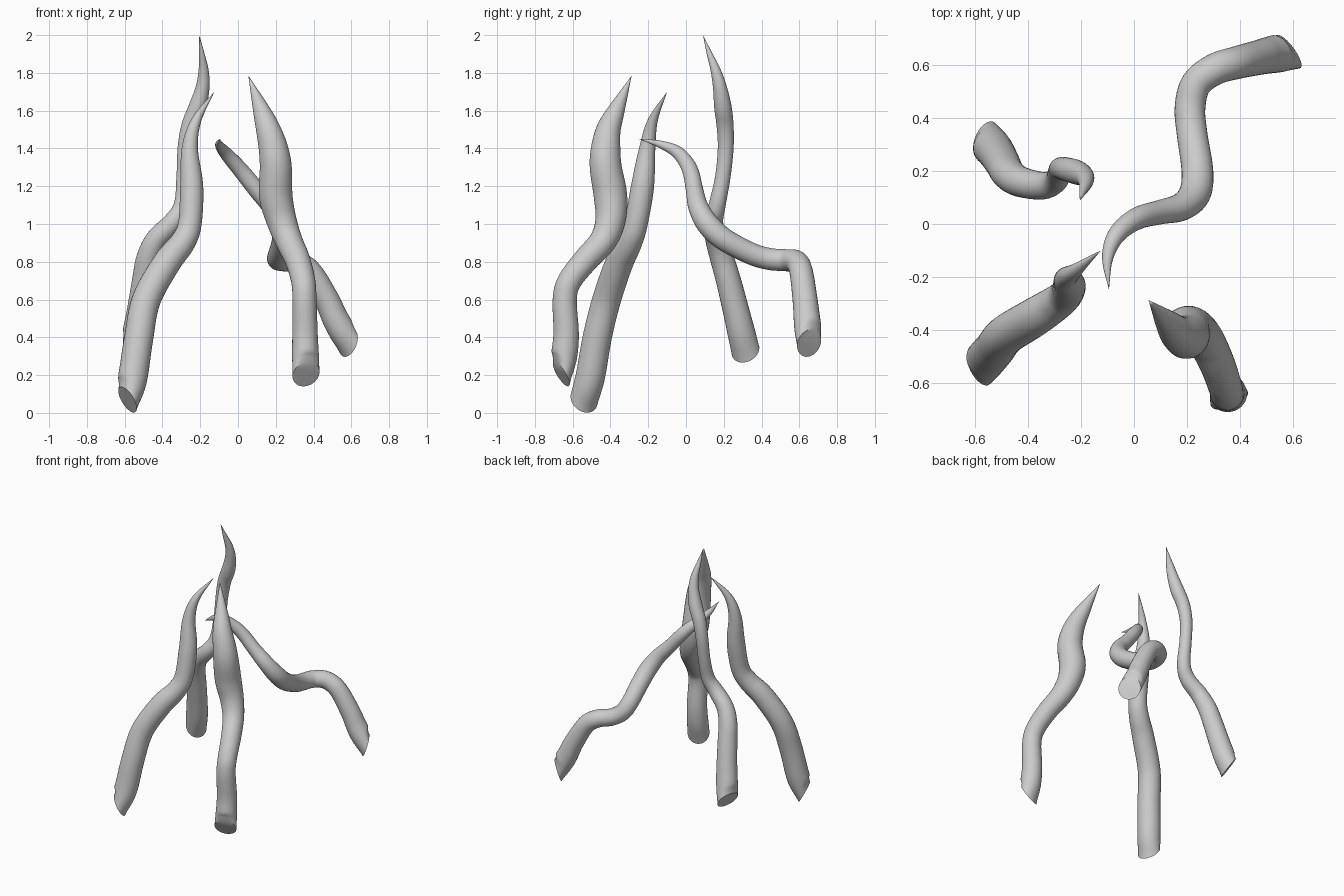
import bpy
import bmesh
import math
from mathutils import Vector

SIDES = 28      # sides of each cross-section
STEPS = 6       # rings between two path points
BLEND = 0.15    # length over which the tilted cut end turns into the path

grey = bpy.data.materials.new("plain_grey")
grey.diffuse_color = (0.6, 0.6, 0.6, 1)


def catmull(p0, p1, p2, p3, t):
    return 0.5 * (2 * p1 + (p2 - p0) * t + (2 * p0 - 5 * p1 + 4 * p2 - p3) * t * t
                  + (3 * p1 - p0 - 3 * p2 + p3) * t ** 3)


def smooth_path(points):
    """Interpolate x, y, z and radius together."""
    pts = [Vector(p) for p in points]
    pts = [2 * pts[0] - pts[1]] + pts + [2 * pts[-1] - pts[-2]]
    out = []
    for i in range(1, len(pts) - 2):
        for s in range(STEPS):
            out.append(catmull(*pts[i - 1:i + 3], s / STEPS))
    out.append(pts[-2])
    return out


def tentacle(name, cut_normal, points):
    """Tapered tube from a flat cut end to a sharp tip."""
    path = smooth_path(points)
    pos = [p.to_3d() for p in path]
    start = -Vector(cut_normal).normalized()
    bm = bmesh.new()
    rings, travelled = [], 0.0
    side = None
    for i in range(len(path) - 1):
        tangent = (pos[i + 1] - pos[max(i - 1, 0)]).normalized()
        if i:
            travelled += (pos[i] - pos[i - 1]).length
        k = min(travelled / BLEND, 1)
        axis = start.lerp(tangent, k * k * (3 - 2 * k)).normalized()
        # carry the frame along so the tube does not twist
        side = axis.orthogonal() if side is None else side - axis * side.dot(axis)
        side.normalize()
        up = axis.cross(side)
        r = max(path[i][3], 0.002)
        rings.append([bm.verts.new(pos[i] + r * (math.cos(a) * side + math.sin(a) * up))
                      for a in (2 * math.pi * j / SIDES for j in range(SIDES))])
    for a, b in zip(rings, rings[1:]):
        for j in range(SIDES):
            n = (j + 1) % SIDES
            bm.faces.new((a[j], a[n], b[n], b[j]))
    # flat cut end and pointed tip
    bm.faces.new(rings[0][::-1])
    tip = bm.verts.new(pos[-1])
    for j in range(SIDES):
        bm.faces.new((rings[-1][j], rings[-1][(j + 1) % SIDES], tip))
    bmesh.ops.recalc_face_normals(bm, faces=bm.faces)
    mesh = bpy.data.meshes.new(name)
    bm.to_mesh(mesh)
    bm.free()
    mesh.materials.append(grey)
    obj = bpy.data.objects.new(name, mesh)
    bpy.context.collection.objects.link(obj)
    bpy.ops.object.select_all(action='DESELECT')
    obj.select_set(True)
    bpy.context.view_layer.objects.active = obj
    bpy.ops.object.shade_smooth_by_angle(angle=math.radians(40))


# path points are x, y, z, radius
tentacle("front_left_tentacle", (-0.78, -0.4, -0.48), [
    (-0.585, -0.54, 0.07, 0.078), (-0.555, -0.505, 0.2, 0.078), (-0.525, -0.47, 0.4, 0.077),
    (-0.485, -0.42, 0.6, 0.076), (-0.38, -0.355, 0.79, 0.074), (-0.295, -0.3, 0.9, 0.067),
    (-0.255, -0.265, 1.0, 0.062), (-0.245, -0.23, 1.2, 0.061), (-0.255, -0.205, 1.4, 0.043),
    (-0.22, -0.175, 1.55, 0.026), (-0.125, -0.1, 1.7, 0.0)])

tentacle("front_right_tentacle", (0.3, -0.8, -0.5), [
    (0.36, -0.66, 0.205, 0.075), (0.355, -0.635, 0.4, 0.068), (0.352, -0.642, 0.6, 0.064),
    (0.345, -0.615, 0.7, 0.064), (0.315, -0.53, 0.81, 0.067), (0.27, -0.44, 0.91, 0.072),
    (0.23, -0.4, 1.02, 0.08), (0.2, -0.4, 1.15, 0.089), (0.2, -0.425, 1.3, 0.085),
    (0.187, -0.425, 1.4, 0.078), (0.16, -0.41, 1.5, 0.065), (0.125, -0.37, 1.6, 0.046),
    (0.055, -0.288, 1.785, 0.0)])

tentacle("back_right_tentacle", (0.75, 0.55, -0.3), [
    (0.585, 0.652, 0.37, 0.077), (0.515, 0.64, 0.5, 0.07), (0.47, 0.63, 0.6, 0.066),
    (0.385, 0.61, 0.745, 0.062), (0.305, 0.585, 0.8, 0.06), (0.235, 0.53, 0.808, 0.058),
    (0.212, 0.44, 0.815, 0.058), (0.22, 0.34, 0.845, 0.058), (0.24, 0.2, 0.92, 0.06),
    (0.23, 0.115, 1.0, 0.06), (0.18, 0.065, 1.09, 0.053), (0.1, 0.045, 1.18, 0.046),
    (0.01, 0.02, 1.29, 0.042), (-0.065, -0.04, 1.375, 0.034), (-0.1, -0.13, 1.42, 0.021),
    (-0.095, -0.248, 1.45, 0.0)])

tentacle("back_left_tentacle", (-0.75, 0.3, -0.55), [
    (-0.56, 0.315, 0.33, 0.077), (-0.525, 0.275, 0.5, 0.071), (-0.495, 0.225, 0.7, 0.066),
    (-0.475, 0.19, 0.82, 0.063), (-0.43, 0.16, 0.92, 0.058), (-0.345, 0.145, 1.01, 0.052),
    (-0.295, 0.165, 1.1, 0.045), (-0.285, 0.195, 1.25, 0.041), (-0.278, 0.21, 1.4, 0.042),
    (-0.255, 0.207, 1.52, 0.045), (-0.215, 0.195, 1.62, 0.046), (-0.188, 0.18, 1.72, 0.037),
    (-0.182, 0.158, 1.81, 0.027), (-0.192, 0.125, 1.9, 0.015), (-0.205, 0.09, 2.0, 0.0)])
